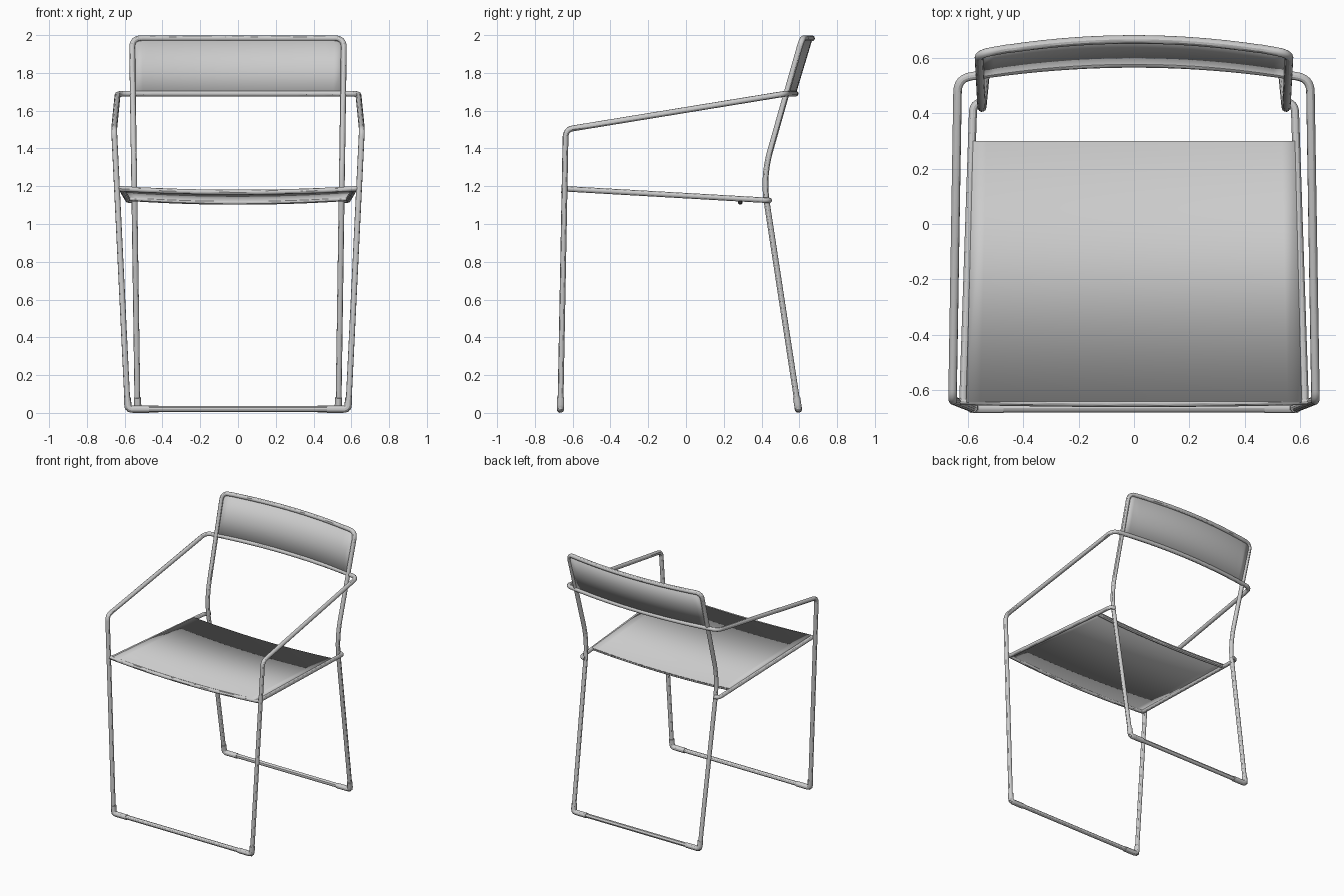
import bpy, bmesh
from mathutils import Vector

if "Cube" in bpy.data.objects:
    bpy.data.objects.remove(bpy.data.objects["Cube"])

mat = bpy.data.materials.new("light grey")
mat.diffuse_color = (0.6, 0.6, 0.6, 1)
mat.use_nodes = True
mat.node_tree.nodes["Principled BSDF"].inputs["Base Color"].default_value = mat.diffuse_color


def fillet(pts, radii, steps=6):
    """Round the inner corners of a polyline."""
    pts = [Vector(p) for p in pts]
    out = [pts[0]]
    for i in range(1, len(pts) - 1):
        p, r = pts[i], radii[i - 1]
        if r == 0:
            out.append(p)
            continue
        a = p + (pts[i - 1] - p).normalized() * r
        b = p + (pts[i + 1] - p).normalized() * r
        for k in range(steps + 1):
            t = k / steps
            out.append(a * (1 - t) ** 2 + p * 2 * t * (1 - t) + b * t * t)
    return out + [pts[-1]]


def tube(name, pts, r):
    cu = bpy.data.curves.new(name, 'CURVE')
    cu.dimensions = '3D'
    cu.bevel_depth = r
    cu.bevel_resolution = 4
    cu.use_fill_caps = True
    sp = cu.splines.new('POLY')
    sp.points.add(len(pts) - 1)
    for q, p in zip(sp.points, pts):
        q.co = (*p, 1)
    ob = bpy.data.objects.new(name, cu)
    bpy.context.collection.objects.link(ob)
    bpy.ops.object.select_all(action='DESELECT')
    ob.select_set(True)
    bpy.context.view_layer.objects.active = ob
    bpy.ops.object.convert(target='MESH')
    ob = bpy.context.object
    ob.data.materials.clear()
    ob.data.materials.append(mat)
    bpy.ops.object.shade_smooth_by_angle()
    return ob


def flip(p):
    return Vector((-p[0], p[1], p[2]))


def both(half):
    """Half path on +x, ending near the middle -> full path."""
    return list(half) + [flip(p) for p in reversed(half)]


def arc(w, y, z, dy, dz, n=12, start=1.0):
    """Bowed bar points from +w towards the middle (dy, dz = bow at middle)."""
    res = []
    for i in range(n):
        u = start * (1 - (i + 0.2) / n)
        res.append(Vector((w * u, y + dy * (1 - u * u), z + dz * (1 - u * u))))
    return res


def sheet(name, f, nu, nv, thick):
    bm = bmesh.new()
    g = [[bm.verts.new(f(-1 + 2 * i / nu, j / nv)) for j in range(nv + 1)] for i in range(nu + 1)]
    for i in range(nu):
        for j in range(nv):
            bm.faces.new((g[i][j], g[i + 1][j], g[i + 1][j + 1], g[i][j + 1]))
    me = bpy.data.meshes.new(name)
    bm.to_mesh(me)
    bm.free()
    ob = bpy.data.objects.new(name, me)
    bpy.context.collection.objects.link(ob)
    me.materials.append(mat)
    m = ob.modifiers.new("thickness", 'SOLIDIFY')
    m.thickness = thick
    m.offset = 0
    bpy.ops.object.select_all(action='DESELECT')
    ob.select_set(True)
    bpy.context.view_layer.objects.active = ob
    bpy.ops.object.shade_smooth_by_angle()


R = 0.0155

# front legs, arms and rear arm bar: one loop
half = fillet([(0.584, -0.665, 0.02), (0.656, -0.637, 1.5), (0.637, 0.527, 1.69),
               (0.56, 0.538, 1.69)], [0.04, 0.05])
half += arc(0.56, 0.538, 1.69, 0.042, 0)[1:]
tube("front_leg_and_arm_loop", both(half), R)
tube("front_floor_bar", [(-0.584, -0.665, 0.02), (0.584, -0.665, 0.02)], R)

# rear legs and top rail: one loop
half = fillet([(0.532, 0.595, 0.02), (0.55, 0.407, 1.25), (0.561, 0.615, 1.983),
               (0.46, 0.633, 1.983)], [0.14, 0.05], 10)
half += arc(0.56, 0.615, 1.983, 0.052, 0, start=0.80)
tube("rear_leg_and_top_rail", both(half), R)
tube("rear_floor_bar", [(-0.532, 0.595, 0.02), (0.532, 0.595, 0.02)], R)

# foot sleeves on the floor corners
for label, x, y, tx, ty in (("front", 0.582, -0.665, 0.0035, 0.0013),
                            ("rear", 0.531, 0.595, 0.001, -0.0092)):
    for side, s in (("right", 1), ("left", -1)):
        p = fillet([(s * (x + tx), y + ty, 0.08), (s * x, y, 0.0195),
                    (s * (x - 0.11), y, 0.0195)], [0.025])
        tube(f"{label}_{side}_foot_sleeve", p, 0.0193)

# seat side rails, hooked in to the rear legs
for side, s in (("right", 1), ("left", -1)):
    p = fillet([(s * 0.617, -0.635, 1.186), (s * 0.581, 0.437, 1.125),
                (s * 0.545, 0.441, 1.125)], [0.033])
    tube(f"seat_rail_{side}", p, 0.0145)

# sagging seat cross bars
tube("seat_front_bar", both(arc(0.64, -0.64, 1.188, -0.008, -0.02)), 0.0135)
tube("seat_rear_bar", both(arc(0.583, 0.287, 1.134, 0, -0.02)), 0.012)


# seat sheet
def seat(u, v):
    w = 0.606 - 0.024 * v
    return (u * w, -0.645 + 0.945 * v, 1.196 - 0.053 * v - 0.02 * (1 - u * u))


sheet("seat", seat, 24, 1, 0.008)


# curved backrest sheet
def back(u, v):
    return (u * (0.55 + 0.006 * v), 0.532 + 0.083 * v + (0.044 + 0.006 * v) * (1 - u * u),
            1.685 + 0.295 * v - max(0, abs(u) - 0.96) * v * 0.3)


sheet("backrest", back, 24, 2, 0.009)
